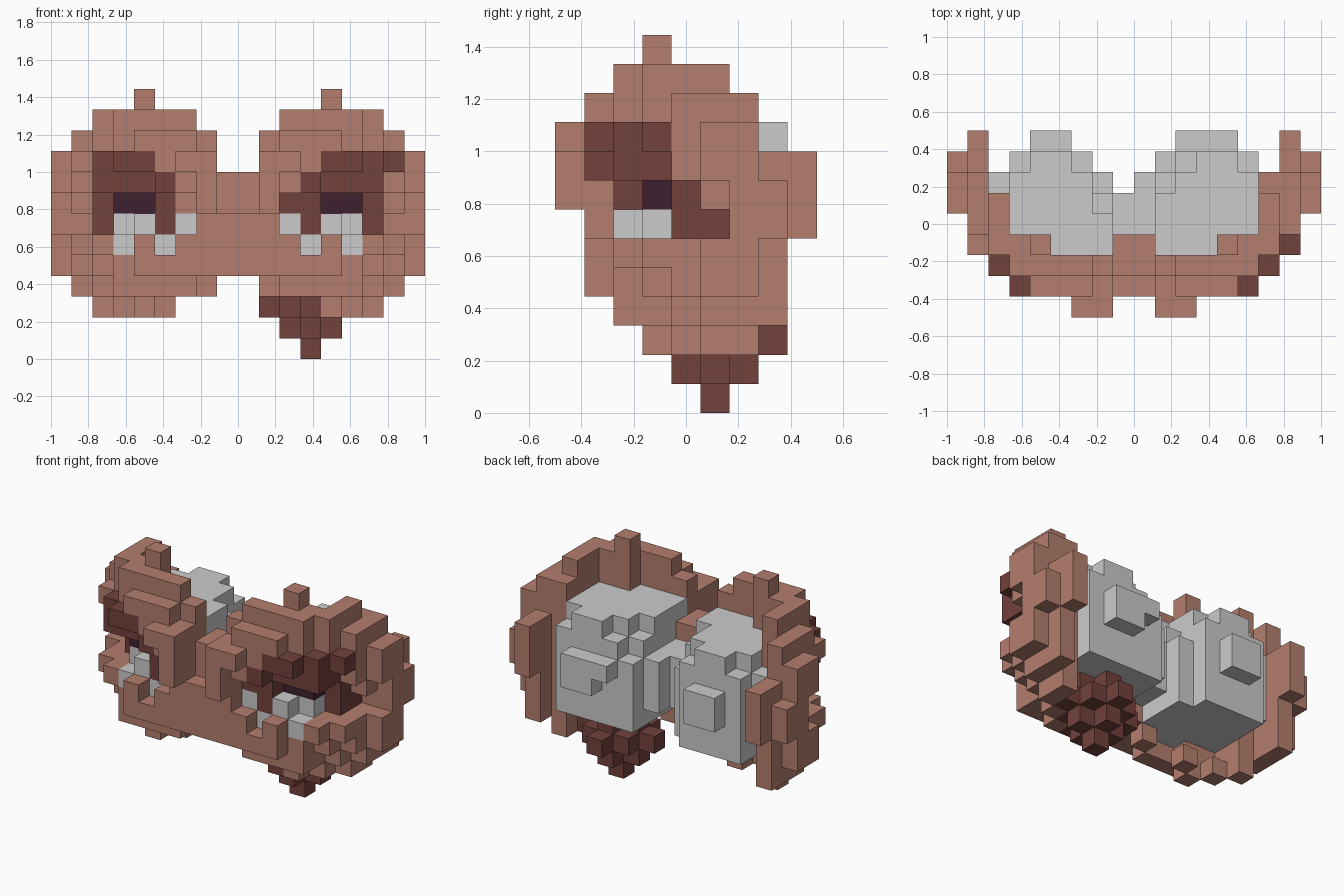
import bpy, bmesh
from mathutils import Vector

if "Cube" in bpy.data.objects:
    bpy.data.objects.remove(bpy.data.objects["Cube"], do_unlink=True)

S = 1 / 9                      # size of one block
NX = 18                        # blocks across


def material(name, rgb):
    m = bpy.data.materials.new(name)
    m.use_nodes = True
    m.diffuse_color = (*rgb, 1)
    bsdf = m.node_tree.nodes["Principled BSDF"]
    bsdf.inputs["Base Color"].default_value = (*rgb, 1)
    bsdf.inputs["Roughness"].default_value = 0.9
    return m


BROWN = material("clay_brown", (0.455, 0.21, 0.158))
DARK = material("dark_brown", (0.17, 0.054, 0.045))
GREY = material("light_grey", (0.6, 0.6, 0.6))
PLUM = material("dark_plum", (0.047, 0.015, 0.03))

# Shell outline: d counts blocks inward from the outer side, k counts upward
SPAN = {12: (4, 4), 11: (2, 6), 10: (1, 7), 9: (0, 7), 8: (0, 8), 7: (0, 8),
        6: (0, 8), 5: (0, 8), 4: (0, 8), 3: (1, 7), 2: (2, 5)}
COL_FRONT = [5, 3, 2, 1, 1, 1, 1, 1, 1]
COL_BACK = [7, 8, 5, 3, 3, 2, 2, 2, 3]
ROW_FRONT = {12: 3, 11: 2, 10: 1, 9: 1, 8: 1, 7: 1, 6: 1, 5: 1, 4: 1, 3: 2, 2: 3}
ROW_BACK = {12: 3, 11: 5, 10: 6, 9: 6, 8: 8, 7: 8, 6: 8, 5: 7, 4: 7, 3: 7, 2: 6}

# Eye sockets, nose ridge, temple and rounded underside: front depths that
# differ from the outline
FRONT = {(8, 2): 2, (8, 3): 2, (8, 4): 2,
         (7, 2): 4, (7, 3): 3, (7, 4): 3, (7, 5): 2, (7, 6): 2,
         (6, 2): 4, (6, 3): 3, (6, 4): 2, (6, 5): 2, (6, 6): 2,
         (5, 3): 2, (5, 5): 2,
         (9, 6): 0, (9, 7): 0, (8, 7): 0, (7, 7): 0,
         (7, 8): 2, (8, 8): 2,
         (7, 1): 5, (6, 1): 6, (8, 1): 4, (7, 0): 6, (6, 0): 6,
         (3, 1): 5, (3, 2): 4, (2, 2): 5, (2, 3): 4}

# Painted blocks round the eyes, read from the outer side inward
PAINT = {False: {9: "..ddd....", 8: "..dddd...", 7: "..dppd...",
                 6: "..dwwdw..", 5: "...w.w..."},
         True: {9: ".dddd....", 8: "..dddd...", 7: "..dppdd..",
                6: "..dwwdw..", 5: "...w.w..."}}
PART = {"d": "eye_shadow", "p": "iris", "w": "eye_white", ".": "mask_shell"}

cells = {}


def front(k, d):
    if (k, d) in FRONT:
        return FRONT[k, d]
    # the rim curves back towards the top, the bottom and the outer side
    rounded = 1 <= d <= 3 and (k >= 10 or k <= 4)
    inner_rim = k in (2, 3, 10) and d == SPAN[k][1]
    return max(COL_FRONT[d] + rounded, ROW_FRONT[k]) + inner_rim


# Curved shell with painted eye blocks
for left in (False, True):
    for k, (d0, d1) in SPAN.items():
        for d in range(d0, d1 + 1):
            i = NX - 1 - d if left else d
            f = front(k, d)
            back = COL_BACK[d] + (1 if left and d == 2 else 0)
            if d == 0 and k not in (6, 7):
                back = 6
            back = max(f, min(back, ROW_BACK[k]))
            key = PAINT[left].get(k, "." * 9)[d]
            for j in range(f, back + 1):
                painted = j < f + 2 and not (k == 9 and d == 1 and j > f)
                cells[i, j, k] = PART[key] if painted else "mask_shell"

# Padding behind the shell, with its upper inner corner stepped back
TRIM = {(9, 3): 1, (9, 6): 1, (9, 7): 2, (8, 7): 1}
for i in range(2, 15):
    left = i > 8
    d = NX - 1 - i if left else i
    if d == 2:
        back, ks = 6, range(5, 9)
    elif d == 7:
        back, ks = (7 if left else 6), range(4, 10)
    elif d == 8:
        back, ks = (6 if left else 5), range(5, 8)
    else:
        back, ks = 7, range(4, 10)
    for k in ks:
        for j in range(front(k, d) + 1, back + 1 - TRIM.get((k, d), 0)):
            cells.setdefault((i, j, k), "padding")

# Raised pads on the back
for i, k in [(4, 6), (5, 6), (4, 7), (5, 7), (12, 6), (13, 6),
             (11, 7), (12, 7), (13, 7)]:
    cells[i, 8, k] = "back_pad"

# Stepped drop hanging below one side
for i in range(10, 15):
    for j in range(3, 8):
        for k in range(0, 4):
            if abs(i - 12) + abs(j - 5) + abs(k - 2) <= 2:
                cells.setdefault((i, j, k), "hanging_drop")

AXES = [Vector((1, 0, 0)), Vector((0, 1, 0)), Vector((0, 0, 1))]


def build(name, mat):
    """Join the exposed faces of all blocks of one part into a mesh."""
    bm = bmesh.new()
    for c, part in cells.items():
        if part != name:
            continue
        for a in range(3):
            u, v = AXES[(a + 1) % 3], AXES[(a + 2) % 3]
            for s in (0, 1):
                n = list(c)
                n[a] += 1 if s else -1
                if tuple(n) in cells:
                    continue
                o = Vector(c) + AXES[a] * s
                quad = [o, o + u, o + u + v, o + v]
                if not s:
                    quad.reverse()
                bm.faces.new([bm.verts.new(((p.x - 9) * S, (p.y - 4.5) * S, p.z * S))
                              for p in quad])
    bmesh.ops.remove_doubles(bm, verts=bm.verts, dist=1e-4)
    me = bpy.data.meshes.new(name)
    bm.to_mesh(me)
    bm.free()
    me.materials.append(mat)
    bpy.context.collection.objects.link(bpy.data.objects.new(name, me))


for part, mat in [("mask_shell", BROWN), ("eye_shadow", DARK), ("iris", PLUM),
                  ("eye_white", GREY), ("padding", GREY), ("back_pad", GREY),
                  ("hanging_drop", DARK)]:
    build(part, mat)
